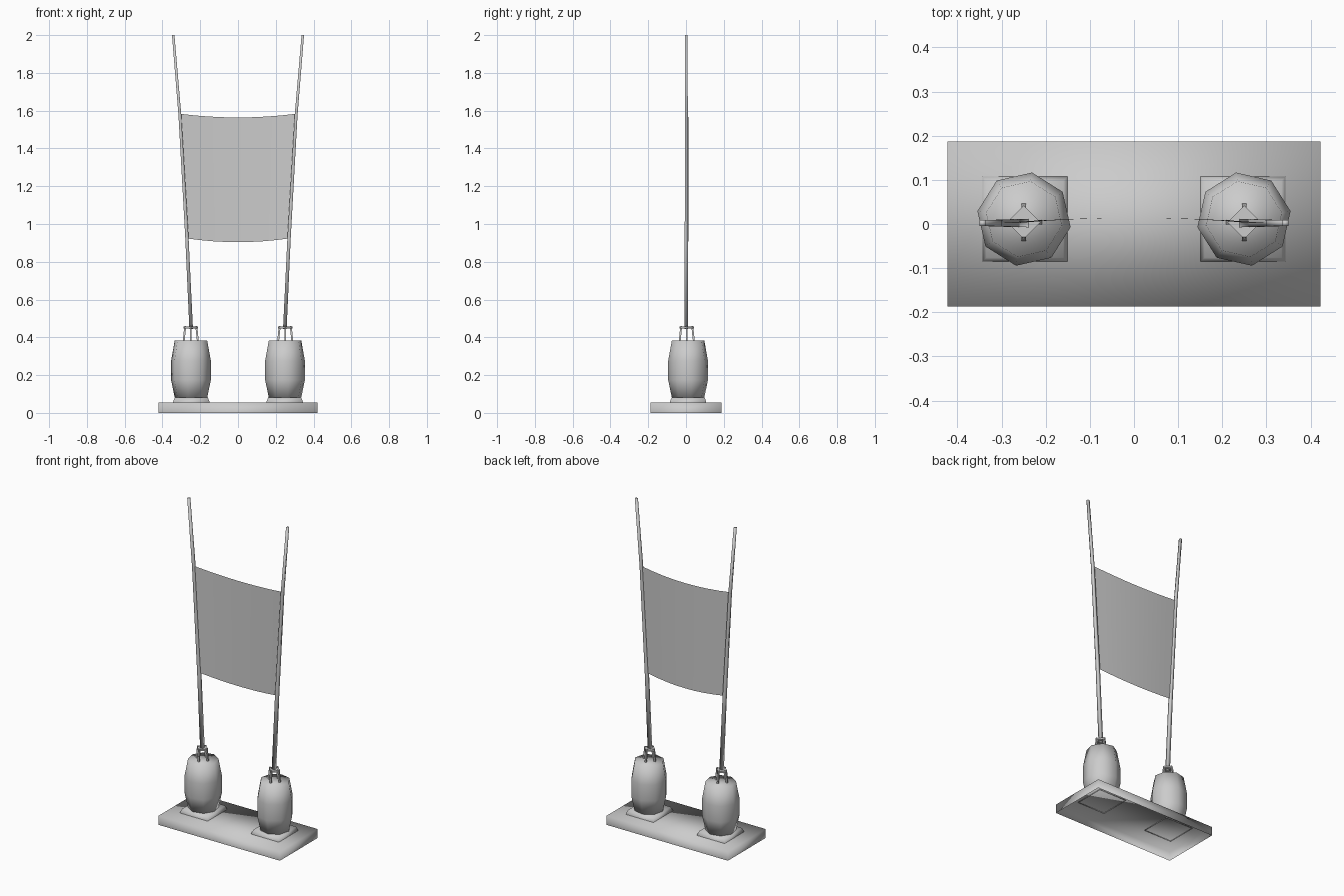
import bpy, bmesh, math
from mathutils import Vector

if "Cube" in bpy.data.objects:
    bpy.data.objects.remove(bpy.data.objects["Cube"])

grey = bpy.data.materials.new("plain grey")
grey.diffuse_color = (0.6, 0.6, 0.6, 1)
grey.use_nodes = True
grey.node_tree.nodes["Principled BSDF"].inputs["Base Color"].default_value = grey.diffuse_color


def loft(name, rings, bottom=True, smooth=True):
    """Skin a stack of equal-length closed rings, optionally open below."""
    bm = bmesh.new()
    rows = [[bm.verts.new(p) for p in ring] for ring in rings]
    n = len(rows[0])
    for a, b in zip(rows, rows[1:]):
        for i in range(n):
            j = (i + 1) % n
            bm.faces.new((a[i], a[j], b[j], b[i]))
    if bottom:
        bm.faces.new(rows[0][::-1])
    bm.faces.new(rows[-1])
    return finish(name, bm, smooth)


def finish(name, bm, smooth):
    for f in bm.faces:
        f.smooth = smooth
    me = bpy.data.meshes.new(name)
    bm.to_mesh(me)
    bm.free()
    me.materials.append(grey)
    ob = bpy.data.objects.new(name, me)
    bpy.context.collection.objects.link(ob)
    return ob


def ring(c, r, n, turn=0.0):
    """Horizontal n-sided ring around centre c."""
    return [(c[0] + r * math.cos(turn + 2 * math.pi * i / n),
             c[1] + r * math.sin(turn + 2 * math.pi * i / n), c[2]) for i in range(n)]


def rect(x, y, z, hx, hy):
    return [(x + sx * hx, y + sy * hy, z) for sx, sy in ((-1, -1), (1, -1), (1, 1), (-1, 1))]


# base slab, a shell open underneath
loft("base", [rect(0, 0, 0, 0.422, 0.187), rect(0, 0, 0.056, 0.422, 0.187)], bottom=False)

# pole centre line: (distance from middle, height, half width)
POLE = [(0.248, 0.445, 0.0095), (0.270, 0.92, 0.0088),
        (0.308, 1.58, 0.0075), (0.343, 2.0, 0.0065)]

for side, s in (("left", -1), ("right", 1)):
    # square plinth with sloped sides, open underneath
    px = s * 0.247
    loft(side + "_plinth", [rect(px, 0.011, 0.052, 0.096, 0.096),
                            rect(px, 0.011, 0.06, 0.096, 0.096),
                            rect(px, 0.011, 0.082, 0.087, 0.087)], bottom=False)

    # eight-sided barrel
    turn = math.radians(-9.7) if s < 0 else math.radians(9.7)
    loft(side + "_barrel", [ring((s * 0.249, 0.011, z), r, 8, turn) for z, r in
                            ((0.08, 0.087), (0.175, 0.107), (0.275, 0.107), (0.384, 0.087))])

    # diamond collar plate around the pole
    cx, cy = s * 0.25, 0.004
    loft(side + "_collar", [ring((cx, cy, z), 0.038, 4) for z in (0.448, 0.458)], smooth=False)

    # four splayed struts holding the collar
    for k in range(4):
        d = Vector((math.cos(k * math.pi / 2), math.sin(k * math.pi / 2), 0))
        foot = Vector((cx, cy, 0.375)) + d * 0.038
        head = Vector((cx, cy, 0.461)) + d * 0.029
        loft(f"{side}_strut_{k + 1}", [ring(p, 0.007, 4, math.pi / 4) for p in (foot, head)],
             smooth=False)

    # tapering, slightly bowed square pole
    loft(side + "_pole", [rect(s * x, 0.002, z, h, h) for x, z, h in POLE])

# sagging cloth panel between the poles
bm = bmesh.new()
COLS = 8
cols = []
for i in range(COLS + 1):
    t = 2 * i / COLS - 1
    sag = 0.019 * (1 - t * t)
    y = 0.002 + 0.012 * (1 - t * t)
    cols.append([bm.verts.new((t * 0.266, y, 0.923 - sag)),
                 bm.verts.new((t * 0.305, y, 1.583 - sag))])
for a, b in zip(cols, cols[1:]):
    bm.faces.new((a[0], b[0], b[1], a[1]))
finish("cloth", bm, True)
